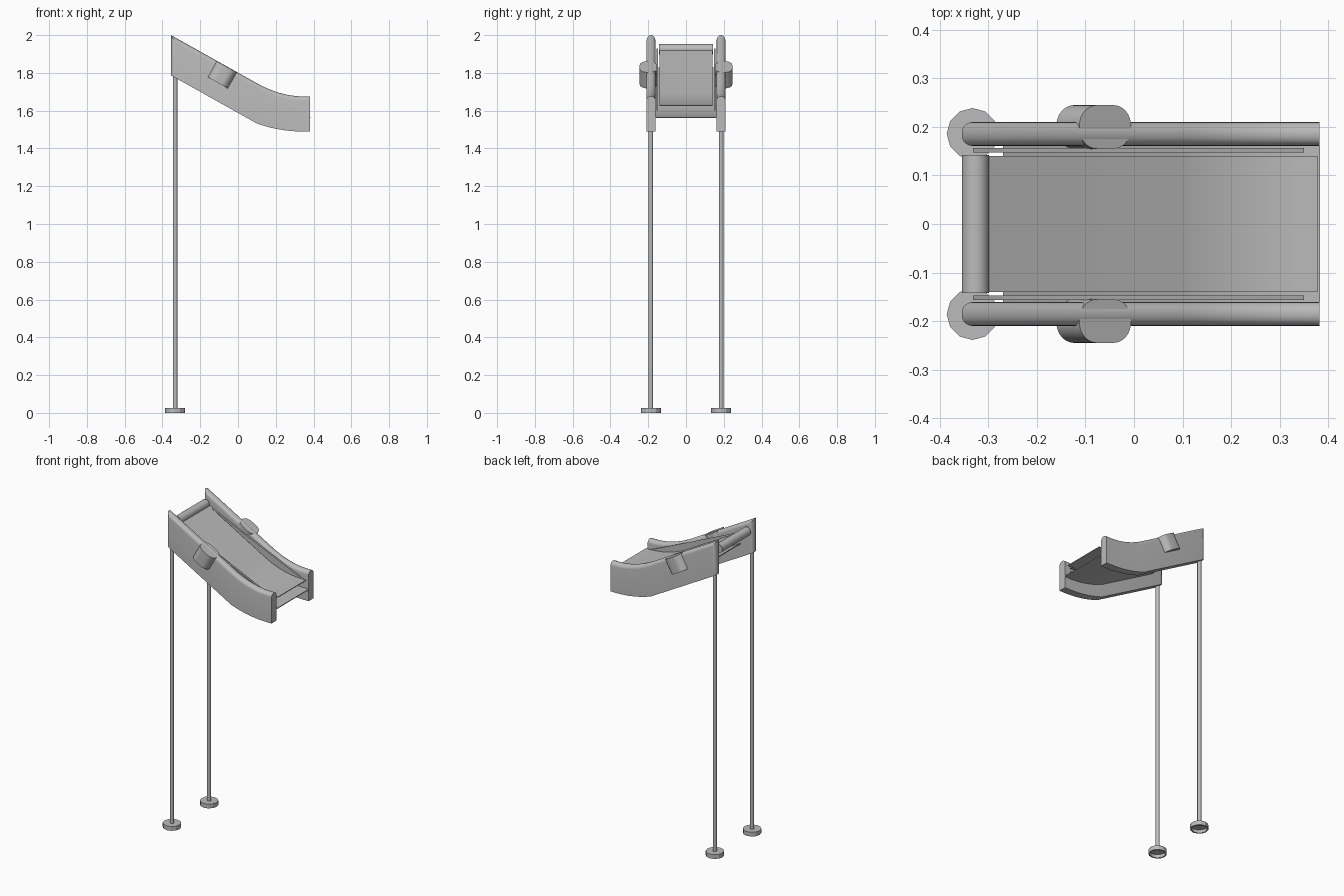
import bpy, bmesh, math
from mathutils import Matrix, Vector

if "Cube" in bpy.data.objects:
    bpy.data.objects.remove(bpy.data.objects["Cube"], do_unlink=True)

grey = bpy.data.materials.new("plain grey")
grey.use_nodes = True
grey.diffuse_color = (0.5, 0.5, 0.5, 1)
grey.node_tree.nodes["Principled BSDF"].inputs["Base Color"].default_value = (0.5, 0.5, 0.5, 1)

SLOPE, BEND, FLAT, LEFT, RIGHT = 0.56, 0.1, 0.35, -0.355, 0.382


def finish(name, bm, smooth=True):
    bmesh.ops.recalc_face_normals(bm, faces=bm.faces)
    mesh = bpy.data.meshes.new(name)
    bm.to_mesh(mesh)
    bm.free()
    mesh.materials.append(grey)
    ob = bpy.data.objects.new(name, mesh)
    bpy.context.collection.objects.link(ob)
    if smooth:
        bpy.ops.object.select_all(action="DESELECT")
        ob.select_set(True)
        bpy.context.view_layer.objects.active = ob
        bpy.ops.object.shade_smooth_by_angle(angle=math.radians(35))
    return ob


def slide_z(x, depth):
    """Height at x, measured a given depth below the rail top line."""
    u = min(max(x - BEND, 0), FLAT - BEND)
    z = 2 - SLOPE * (min(x, FLAT) - LEFT) + SLOPE * u * u / (2 * (FLAT - BEND))
    grade = SLOPE * (1 - u / (FLAT - BEND))
    return z - depth * math.sqrt(1 + grade * grade)


def slide_strip(name, x0, x1, top, bottom, y0, y1, rounding=0):
    """Strip following the slide curve, optionally rounded on top and upper end."""
    xs = [x0] + [BEND + (FLAT - BEND) * i / 12 for i in range(13)] + [x1]
    outline = [(x, slide_z(x, top)) for x in xs] + [(x, slide_z(x, bottom)) for x in reversed(xs)]
    bm = bmesh.new()
    face = bm.faces.new([bm.verts.new((x, y0, z)) for x, z in outline])
    ext = bmesh.ops.extrude_face_region(bm, geom=[face])["geom"]
    bmesh.ops.translate(bm, verts=[g for g in ext if isinstance(g, bmesh.types.BMVert)], vec=(0, y1 - y0, 0))
    if rounding:
        def on_top(v):
            return abs(v.co.z - slide_z(v.co.x, top)) < 0.001

        def rounded(e):
            a, b = e.verts
            if abs(a.co.y - b.co.y) > 0.001:
                return False
            return (on_top(a) and on_top(b)) or max(a.co.x, b.co.x) < x0 + 0.001
        bmesh.ops.bevel(bm, geom=[e for e in bm.edges if rounded(e)], offset=rounding,
                        segments=5, profile=0.5, affect="EDGES")
    return finish(name, bm)


def cylinder(name, centre, radius, length, axis="Z", sides=24, smooth=True):
    bm = bmesh.new()
    turn = Matrix.Rotation(math.pi / 2, 4, "X") if axis == "Y" else Matrix()
    bmesh.ops.create_cone(bm, cap_ends=True, segments=sides, radius1=radius, radius2=radius,
                          depth=length, matrix=Matrix.Translation(centre) @ turn)
    return finish(name, bm, smooth)


# Sliding surface, floor beneath it and the roller at the upper end
slide_strip("belt", -0.305, 0.378, 0.045, 0.05, -0.14, 0.14)
slide_strip("bed_floor", -0.27, 0.383, 0.109, 0.114, -0.161, 0.161)
cylinder("top_roller", (-0.327, 0, 1.925), 0.028, 0.285, "Y")

tilt = math.atan(SLOPE)
for side, s in (("left", 1), ("right", -1)):
    # Side rail
    slide_strip(side + "_rail", LEFT, RIGHT, 0, 0.186, *sorted((s * 0.161, s * 0.21)), rounding=0.022)

    # Roller bracket
    slide_strip(side + "_roller_bracket", -0.332, -0.27, 0.05, 0.075, *sorted((s * 0.147, s * 0.157)))

    # Rounded housing set across the rail and square to the slope
    bm = bmesh.new()
    bmesh.ops.create_cube(bm, size=1, matrix=Matrix.Diagonal((0.122, 0.09, 0.097, 1)))
    upright = [e for e in bm.edges if abs(e.verts[0].co.z - e.verts[1].co.z) > 0.05]
    bmesh.ops.bevel(bm, geom=upright, offset=0.042, segments=8, profile=0.5, affect="EDGES")
    bm.transform(Matrix.Translation((-0.083, s * 0.2, 1.79)) @ Matrix.Rotation(tilt, 4, "Y"))
    finish(side + "_rail_housing", bm)

    # Support post
    cylinder(side + "_post", (-0.333, s * 0.186, 0.93), 0.012, 1.82, sides=16)

    # Foot: shallow cup, open underneath
    foot = cylinder(side + "_foot", (-0.333, s * 0.186, 0.0135), 0.053, 0.027, sides=12, smooth=False)
    bm = bmesh.new()
    bm.from_mesh(foot.data)
    bmesh.ops.delete(bm, geom=[f for f in bm.faces if f.normal.z < -0.9], context="FACES")
    bm.to_mesh(foot.data)
    bm.free()
    shell = foot.modifiers.new("wall", "SOLIDIFY")
    shell.thickness = 0.008
    shell.offset = -1
